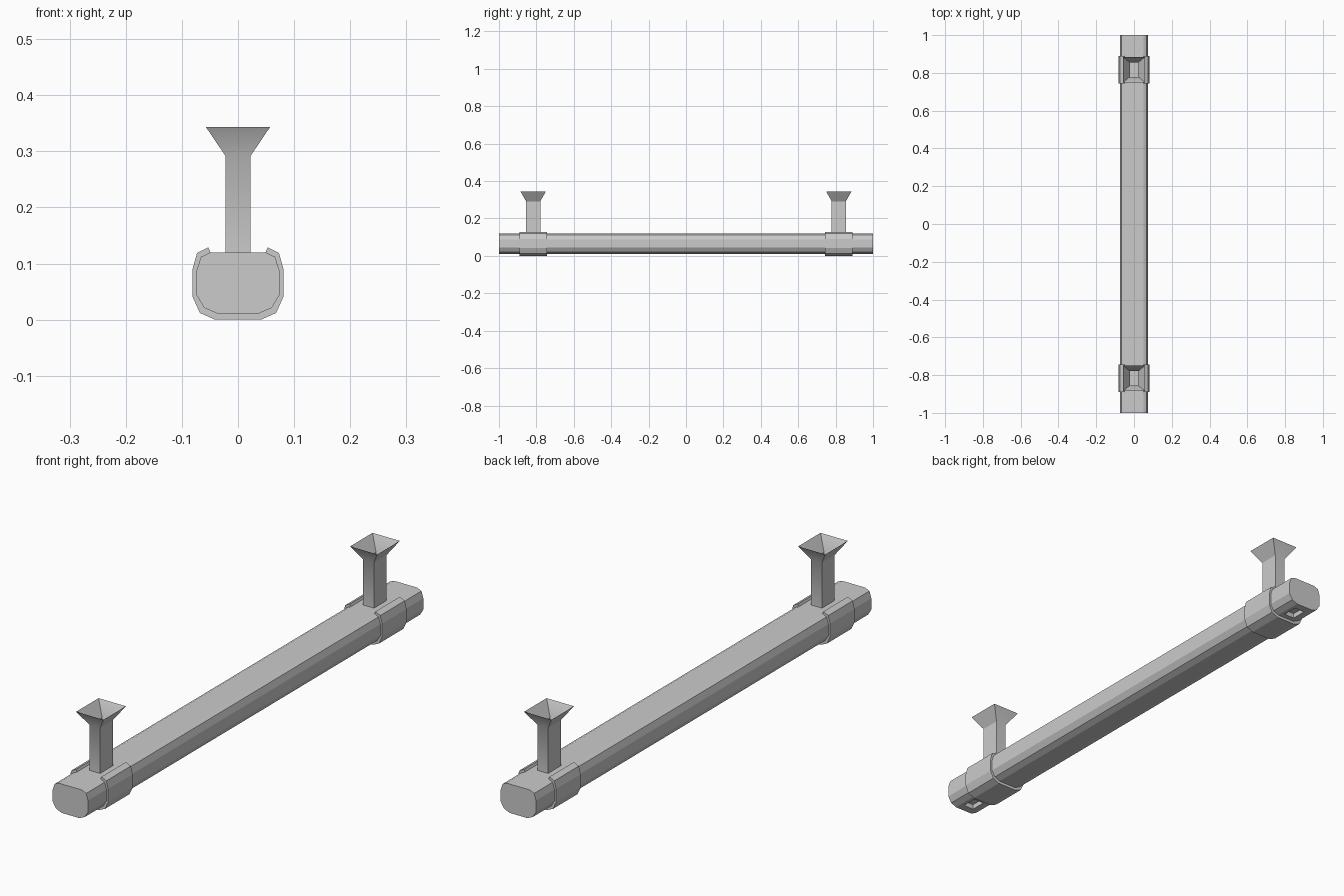
import bpy
import bmesh
from math import radians

if "Cube" in bpy.data.objects:
    bpy.data.objects.remove(bpy.data.objects["Cube"], do_unlink=True)

grey = bpy.data.materials.new("light_grey")
colour = (0.6, 0.6, 0.6, 1)
grey.diffuse_color = colour
grey.use_nodes = True
grey.node_tree.nodes["Principled BSDF"].inputs["Base Color"].default_value = colour

STATION = 0.817          # distance of each hanger from the middle


def finish(name, bm):
    mesh = bpy.data.meshes.new(name)
    bm.to_mesh(mesh)
    bm.free()
    mesh.materials.append(grey)
    obj = bpy.data.objects.new(name, mesh)
    bpy.context.collection.objects.link(obj)
    return obj


def extrude_profile(name, points, y0, y1):
    """Solid bar from a closed x-z outline, running along y."""
    bm = bmesh.new()
    face = bm.faces.new([bm.verts.new((x, y0, z)) for x, z in points])
    grown = bmesh.ops.extrude_face_region(bm, geom=[face])["geom"]
    verts = [g for g in grown if isinstance(g, bmesh.types.BMVert)]
    bmesh.ops.translate(bm, verts=verts, vec=(0, y1 - y0, 0))
    bmesh.ops.recalc_face_normals(bm, faces=bm.faces)
    return finish(name, bm)


def mirrored(half):
    return half + [(-x, z) for x, z in reversed(half)]


# Half outlines, from bottom to top
inner = [(0.037, 0.011), (0.06, 0.021), (0.074, 0.044),
         (0.074, 0.087), (0.066, 0.112), (0.049, 0.12)]
outer = [(0.041, 0), (0.068, 0.012), (0.081, 0.041),
         (0.081, 0.09), (0.073, 0.119), (0.053, 0.129)]

# Long housing
housing = extrude_profile("housing", mirrored(inner), -1, 1)


def funnel_post(name, y):
    """Open square tube that flares out at the top."""
    bm = bmesh.new()
    rings = []
    for hx, hy, z in ((0.0225, 0.038, 0.12), (0.0225, 0.038, 0.292),
                      (0.057, 0.067, 0.343)):
        rings.append([bm.verts.new((sx * hx, y + sy * hy, z))
                      for sx, sy in ((-1, -1), (1, -1), (1, 1), (-1, 1))])
    for low, high in zip(rings, rings[1:]):
        for i in range(4):
            j = (i + 1) % 4
            bm.faces.new((low[i], low[j], high[j], high[i]))
    post = finish(name, bm)
    bpy.ops.object.select_all(action="DESELECT")
    post.select_set(True)
    bpy.context.view_layer.objects.active = post
    bpy.ops.object.shade_smooth_by_angle(angle=radians(33))


for label, side in (("front", -1), ("back", 1)):
    y = side * STATION

    # Clip wrapped around the housing, open on top
    clip_outline = mirrored(outer)[::-1] + mirrored(inner)
    half = len(outer)
    ring = outer[::-1] + [(-x, z) for x, z in outer]
    ring += [(-x, z) for x, z in reversed(inner)] + inner
    extrude_profile(label + "_clip", ring, y - 0.073, y + 0.073)

    funnel_post(label + "_post", y)

    # Small socket recessed in the underside near the end
    bm = bmesh.new()
    bmesh.ops.create_cube(bm, size=1)
    bmesh.ops.scale(bm, verts=bm.verts, vec=(0.044, 0.06, 0.04))
    bmesh.ops.translate(bm, verts=bm.verts, vec=(0, side * 0.94, 0.01))
    cutter = finish(label + "_socket_cutter", bm)
    cutter.hide_render = True
    cutter.hide_set(True)
    cut = housing.modifiers.new(label + "_socket", "BOOLEAN")
    cut.operation = "DIFFERENCE"
    cut.solver = "EXACT"
    cut.object = cutter
